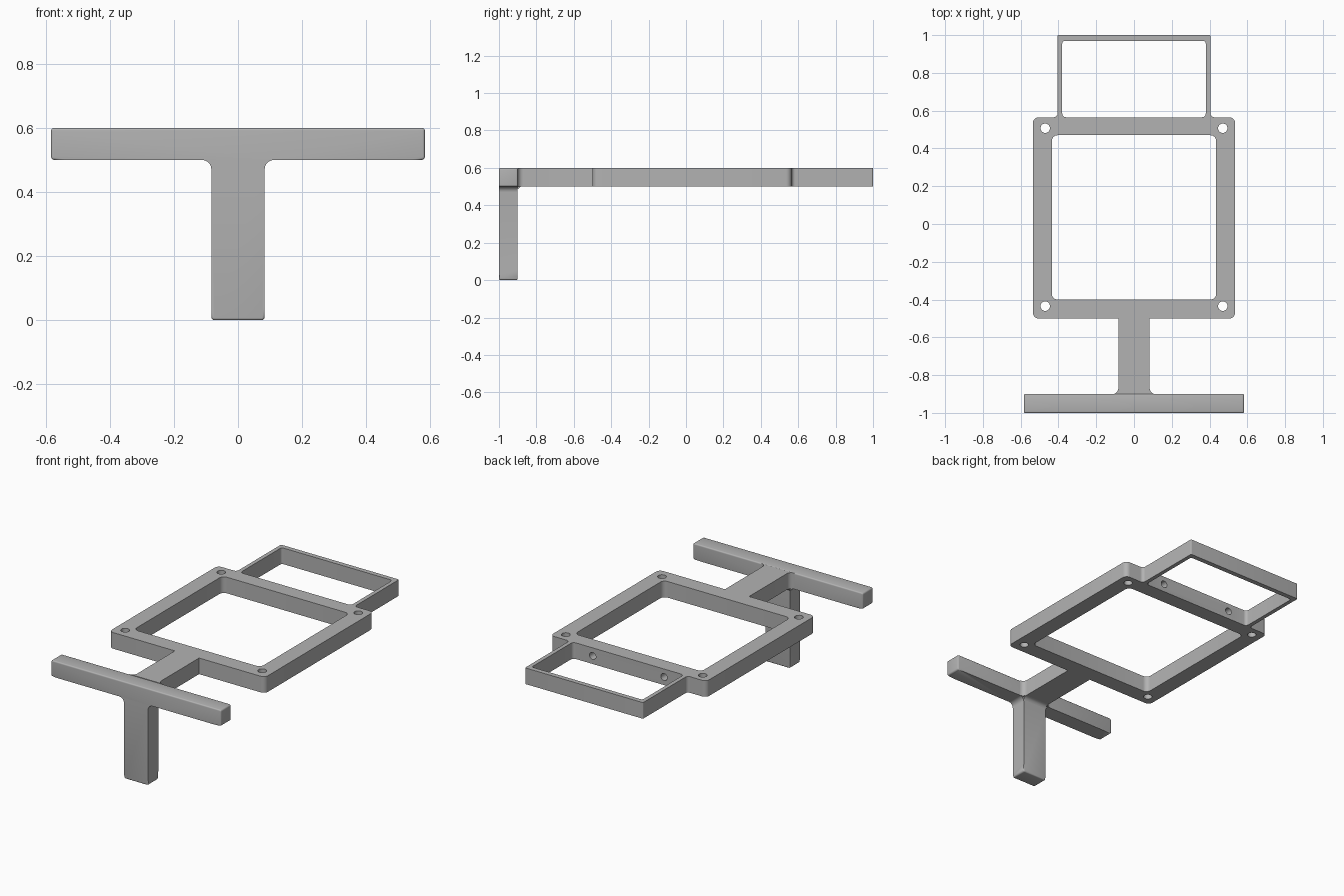
import bpy, bmesh
from math import sin, cos, pi
from mathutils import Vector, Matrix

if "Cube" in bpy.data.objects:
    bpy.data.objects.remove(bpy.data.objects["Cube"])

grey = bpy.data.materials.new("plain grey")
grey.use_nodes = True
colour = (0.45, 0.45, 0.45, 1)
grey.diffuse_color = colour
grey.node_tree.nodes["Principled BSDF"].inputs["Base Color"].default_value = colour


def rounded(corners, steps=6):
    """Outline from right-angled (x, y, radius) corners."""
    out = []
    for i, (x, y, r) in enumerate(corners):
        p = Vector((x, y))
        a = (Vector(corners[i - 1][:2]) - p).normalized()
        b = (Vector(corners[(i + 1) % len(corners)][:2]) - p).normalized()
        angles = [pi / 2 * k / steps for k in range(steps + 1)] if r else [0]
        for t in angles:
            q = p + (a + b - b * cos(t) - a * sin(t)) * r
            if not out or (q - out[-1]).length > 1e-5:
                out.append(q)
    return out


def mirrored(half):
    return half + [(-x, y, r) for x, y, r in reversed(half)]


def circle(x, y, r, n=24):
    return [Vector((x + r * cos(2 * pi * k / n), y + r * sin(2 * pi * k / n))) for k in range(n)]


def prism(name, loops, depth, matrix, soften=None):
    """Extrude an outline, with optional holes, and place it."""
    bm = bmesh.new()
    edges = []
    for loop in loops:
        vs = [bm.verts.new((p.x, p.y, 0)) for p in loop]
        if len(loops) == 1:
            bm.faces.new(vs)
        else:
            edges += [bm.edges.new((vs[i - 1], vs[i])) for i in range(len(vs))]
    if edges:
        bmesh.ops.triangle_fill(bm, use_beauty=True, edges=edges)
    ext = bmesh.ops.extrude_face_region(bm, geom=bm.faces[:])
    moved = [v for v in ext["geom"] if isinstance(v, bmesh.types.BMVert)]
    bmesh.ops.translate(bm, verts=moved, vec=(0, 0, depth))
    bmesh.ops.recalc_face_normals(bm, faces=bm.faces[:])
    if soften:
        rim = [e for e in bm.edges if abs(e.verts[0].co.z - e.verts[1].co.z) < 1e-5
               and all(soften(v.co) for v in e.verts)]
        bmesh.ops.bevel(bm, geom=rim, offset=0.007, segments=3, profile=0.5, affect="EDGES")
    bmesh.ops.transform(bm, matrix=matrix, verts=bm.verts[:])
    mesh = bpy.data.meshes.new(name)
    bm.to_mesh(mesh)
    bm.free()
    mesh.materials.append(grey)
    obj = bpy.data.objects.new(name, mesh)
    bpy.context.collection.objects.link(obj)
    return obj


# Flat plate: neck, square frame and thin rear frame in one outline
outline = rounded(mirrored([
    (0.113, -0.9, 0), (0.083, -0.9, 0.03), (0.083, -0.5, 0), (0.535, -0.5, 0.03),
    (0.535, 0.565, 0.03), (0.405, 0.565, 0.02), (0.405, 1, 0.006)]))
main_opening = rounded(mirrored([(0.435, -0.4, 0.03), (0.435, 0.47, 0.03)]))
rear_opening = rounded(mirrored([(0.38, 0.565, 0.02), (0.38, 0.97, 0.015)]))
screw_holes = [circle(x, y, 0.025) for x in (-0.47, 0.47) for y in (-0.435, 0.507)]
plate = prism("frame_plate", [outline, main_opening, rear_opening] + screw_holes,
              0.1, Matrix.Translation((0, 0, 0.5)))

# Front crossbar with its post, ends softly rounded
upright = Matrix.Rotation(pi / 2, 4, "X")
t_shape = rounded(mirrored([(0.083, 0, 0.01), (0.083, 0.5, 0.03),
                            (0.583, 0.5, 0.01), (0.583, 0.6, 0.01)]), 5)
bar = prism("crossbar_and_post", [t_shape], 0.1, Matrix.Translation((0, -0.9, 0)) @ upright,
            lambda c: c.y < 0.0101 or abs(c.x) > 0.5729)

# Fillet between the post and the underside of the neck
sideways = Matrix(((0, 0, 1, 0), (1, 0, 0, 0), (0, 1, 0, 0), (0, 0, 0, 1)))
curve = rounded([(0.025, 0, 0), (0, 0, 0.025), (0, -0.025, 0)])[:-1] + [Vector((0, 0))]
fillet = prism("neck_fillet", [curve], 0.166, Matrix.Translation((-0.083, -0.9, 0.5)) @ sideways)

# Two blind holes bored into the rear bar
for x in (-0.245, 0.245):
    cutter = prism("bore_cutter", [circle(x, 0.55, 0.022)], 0.11,
                   Matrix.Translation((0, 0.61, 0)) @ upright)
    cutter.hide_render = True
    mod = plate.modifiers.new("bore", "BOOLEAN")
    mod.operation, mod.solver, mod.object = "DIFFERENCE", "EXACT", cutter
    bpy.context.view_layer.objects.active = plate
    bpy.ops.object.modifier_apply(modifier=mod.name)
    bpy.data.objects.remove(cutter)

# Smooth the rounded corners, keep flat faces crisp
bpy.ops.object.select_all(action="DESELECT")
for obj in (plate, bar, fillet):
    obj.select_set(True)
bpy.context.view_layer.objects.active = plate
bpy.ops.object.shade_smooth_by_angle(angle=0.6)
